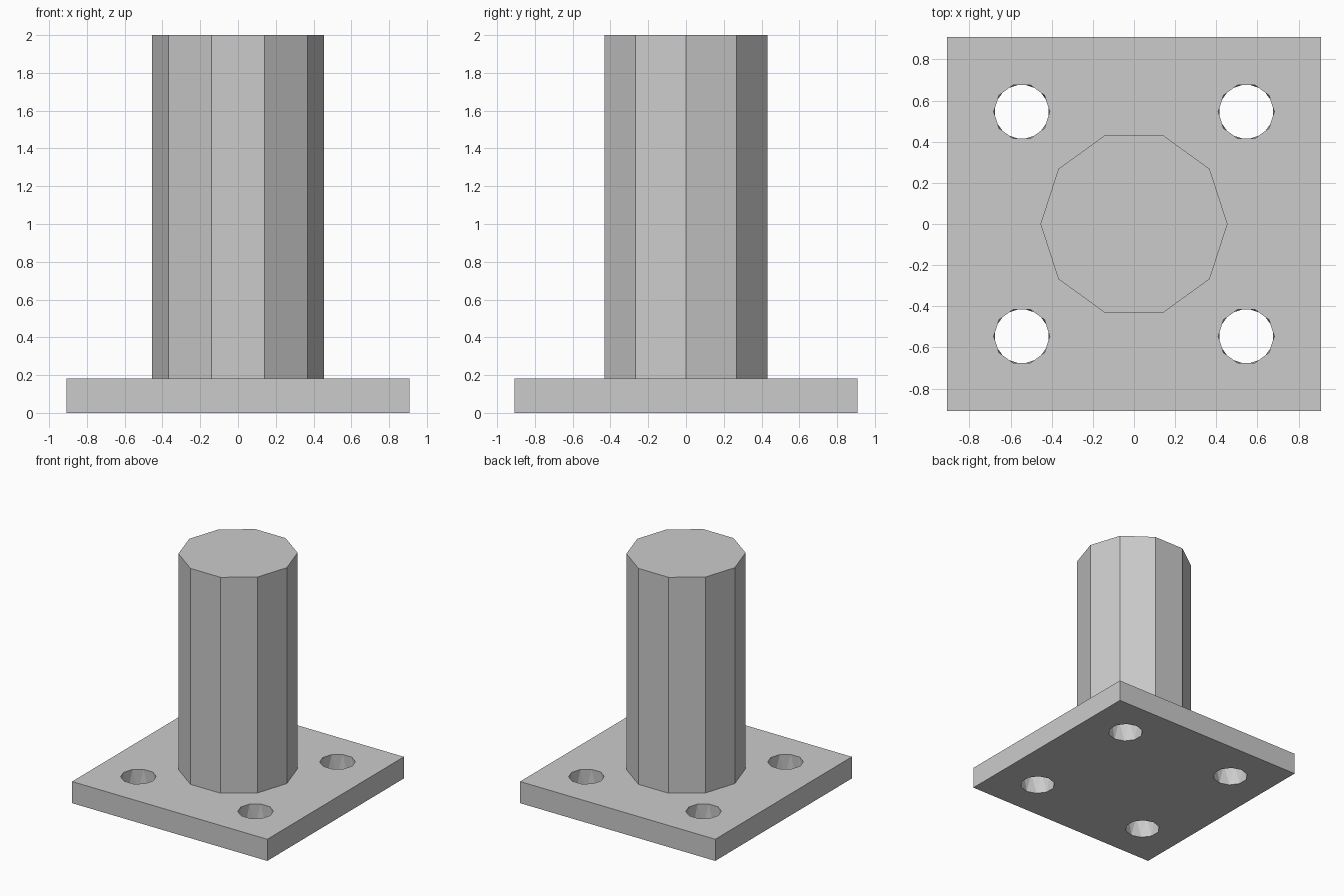
import bpy, bmesh, math

cube = bpy.data.objects.get("Cube")
if cube:
    bpy.data.objects.remove(cube, do_unlink=True)

HALF, THICK, HEIGHT = 0.909, 0.182, 2.0
POST_R, HOLE_R, HOLE_POS, SIDES = 0.4545, 0.1364, 0.5455, 10

grey = bpy.data.materials.new("plain grey")
grey.use_nodes = True
GREY = (0.6, 0.6, 0.6, 1)
grey.diffuse_color = GREY
grey.node_tree.nodes["Principled BSDF"].inputs["Base Color"].default_value = GREY


def ring(bm, x, y, z, radius, sides, turn=0.0):
    """Closed polygon of vertices and its edges."""
    verts = []
    for i in range(sides):
        a = turn + math.tau * i / sides
        verts.append(bm.verts.new((x + radius * math.cos(a), y + radius * math.sin(a), z)))
    edges = [bm.edges.new((verts[i - 1], verts[i])) for i in range(sides)]
    return verts, edges


def finish(bm, name):
    bmesh.ops.recalc_face_normals(bm, faces=bm.faces)
    mesh = bpy.data.meshes.new(name)
    bm.to_mesh(mesh)
    bm.free()
    mesh.materials.append(grey)
    obj = bpy.data.objects.new(name, mesh)
    bpy.context.collection.objects.link(obj)
    return obj


# Base plate: two square outlines with four bolt holes each
bm = bmesh.new()
levels = []
for z, turn in ((0, math.pi / SIDES), (THICK, 0)):
    outline, edges = ring(bm, 0, 0, z, HALF * math.sqrt(2), 4, math.pi / 4)
    holes = []
    for x in (-HOLE_POS, HOLE_POS):
        for y in (-HOLE_POS, HOLE_POS):
            verts, hole_edges = ring(bm, x, y, z, HOLE_R, SIDES, turn)
            holes.append(verts)
            edges += hole_edges
    bmesh.ops.triangle_fill(bm, edges=edges, use_beauty=True)
    levels.append((outline, holes))
(low, low_holes), (high, high_holes) = levels

# Outer walls of the plate
for i in range(4):
    bm.faces.new((low[i - 1], low[i], high[i], high[i - 1]))

# Hole walls: triangles between the staggered rims
for bottom, top in zip(low_holes, high_holes):
    for i in range(SIDES):
        bm.faces.new((top[i - 1], bottom[i - 1], top[i]))
        bm.faces.new((bottom[i - 1], bottom[i], top[i]))
finish(bm, "base_plate")

# Ten-sided post standing on the plate
bm = bmesh.new()
foot, _ = ring(bm, 0, 0, THICK, POST_R, SIDES)
head, _ = ring(bm, 0, 0, HEIGHT, POST_R, SIDES)
bm.faces.new(foot)
bm.faces.new(head)
for i in range(SIDES):
    bm.faces.new((foot[i - 1], foot[i], head[i], head[i - 1]))
finish(bm, "post")
